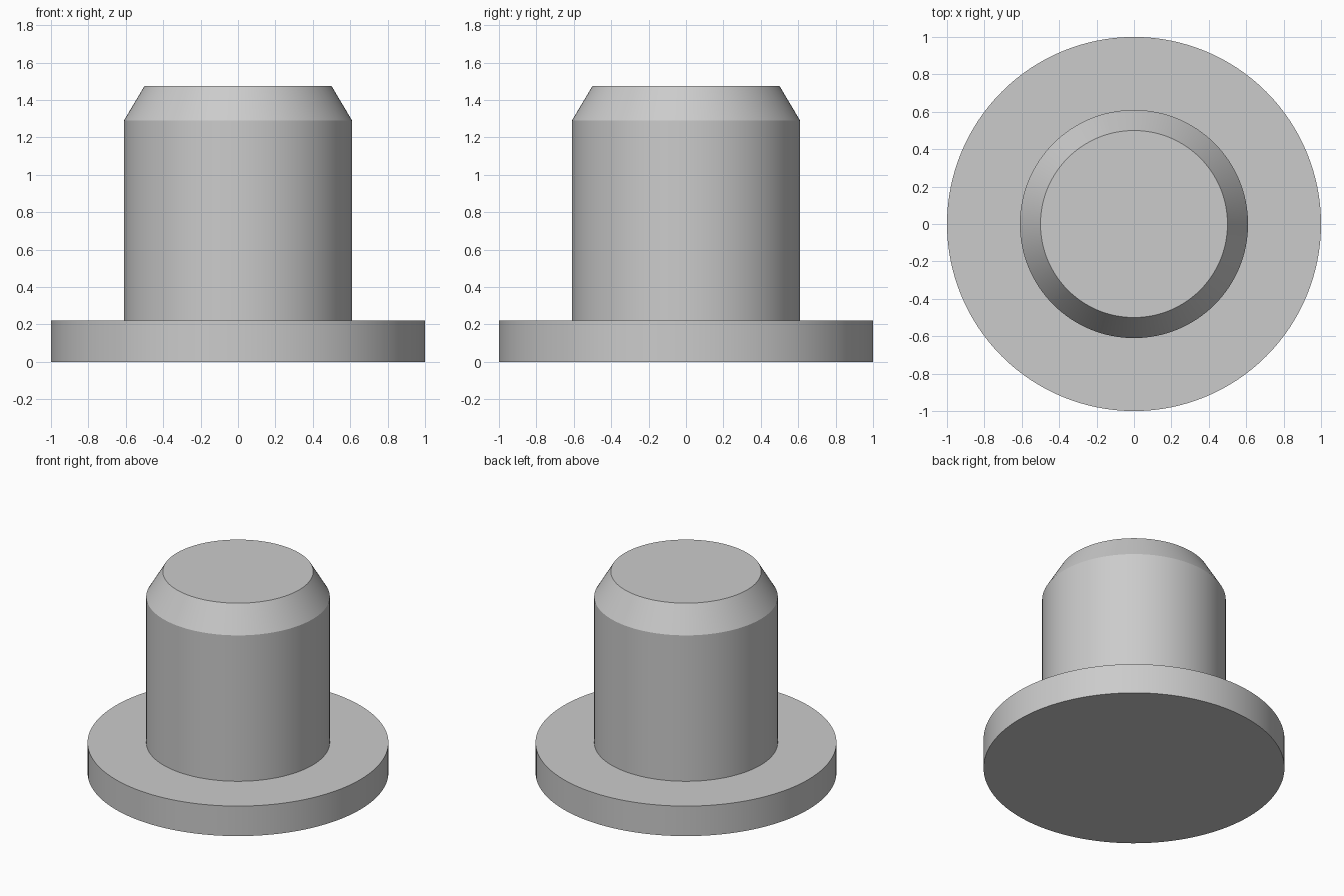
import bpy
import bmesh
import math

cube = bpy.data.objects.get("Cube")
if cube:
    bpy.data.objects.remove(cube, do_unlink=True)

SEGMENTS = 128

# Plain grey material
grey = bpy.data.materials.new("plain grey")
grey.use_nodes = True
colour = (0.6, 0.6, 0.6, 1)
grey.diffuse_color = colour
grey.node_tree.nodes["Principled BSDF"].inputs["Base Color"].default_value = colour


def turned_part(name, profile):
    """Stack rings from (radius, height) pairs, join them and cap both ends."""
    bm = bmesh.new()
    rings = []
    for radius, height in profile:
        angles = [math.tau * i / SEGMENTS for i in range(SEGMENTS)]
        rings.append([bm.verts.new((radius * math.cos(a), radius * math.sin(a), height))
                      for a in angles])
    for low, high in zip(rings, rings[1:]):
        for i in range(SEGMENTS):
            j = (i + 1) % SEGMENTS
            bm.faces.new((low[i], low[j], high[j], high[i]))
    bm.faces.new(rings[0][::-1])
    bm.faces.new(rings[-1])
    mesh = bpy.data.meshes.new(name)
    bm.to_mesh(mesh)
    bm.free()
    mesh.materials.append(grey)
    obj = bpy.data.objects.new(name, mesh)
    bpy.context.collection.objects.link(obj)
    bpy.ops.object.select_all(action='DESELECT')
    obj.select_set(True)
    bpy.context.view_layer.objects.active = obj
    bpy.ops.object.shade_smooth_by_angle(angle=math.radians(20))
    return obj


# Flanged pin: wide base disc, straight shaft and chamfered tip in one solid
turned_part("flanged_pin", [
    (1.0, 0), (1.0, 0.22),
    (0.61, 0.22), (0.61, 1.29),
    (0.5, 1.475),
])
